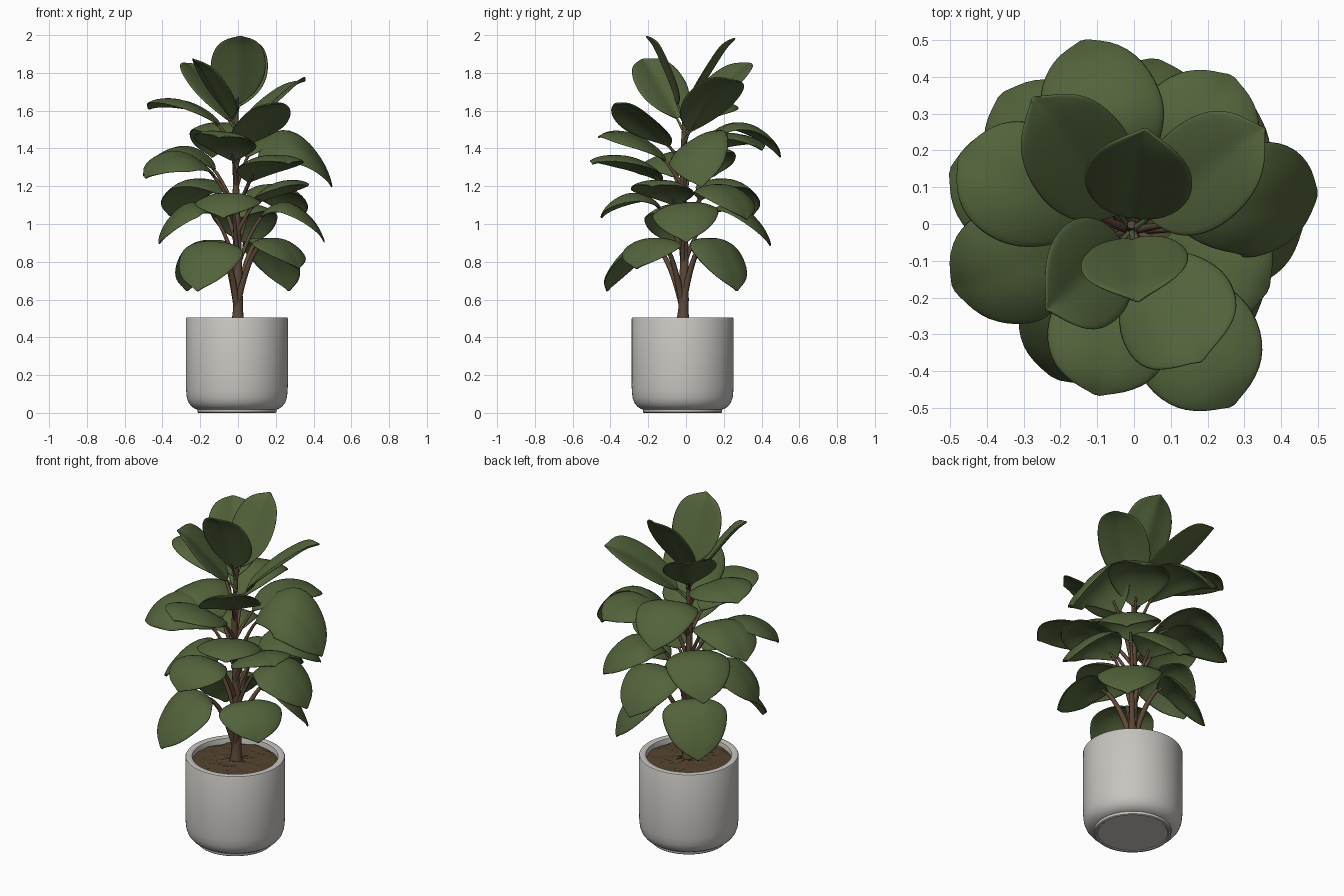
import bpy, bmesh, math, random
from mathutils import Vector

if "Cube" in bpy.data.objects:
    bpy.data.objects.remove(bpy.data.objects["Cube"])

random.seed(4)
CX, CY = -0.006, -0.018          # axis of pot and trunk


def material(name, rgb):
    m = bpy.data.materials.new(name)
    m.diffuse_color = (*rgb, 1)
    m.use_nodes = True
    m.node_tree.nodes["Principled BSDF"].inputs["Base Color"].default_value = m.diffuse_color
    return m


GREEN = material("leaf green", (0.086, 0.125, 0.044))
BARK = material("brown bark", (0.112, 0.066, 0.039))
SOIL = material("dark soil", (0.088, 0.056, 0.028))
STONE = material("pale grey ceramic", (0.575, 0.555, 0.525))


def make_object(name, bm, mat, angle=None):
    me = bpy.data.meshes.new(name)
    bm.to_mesh(me)
    bm.free()
    ob = bpy.data.objects.new(name, me)
    bpy.context.collection.objects.link(ob)
    me.materials.append(mat)
    for p in me.polygons:
        p.use_smooth = True
    if angle:
        bpy.ops.object.select_all(action='DESELECT')
        ob.select_set(True)
        bpy.context.view_layer.objects.active = ob
        bpy.ops.object.shade_smooth_by_angle(angle=math.radians(angle))
    return ob


def lathe(name, profile, mat, n=64, jitter=0.0):
    bm = bmesh.new()
    rings = []
    for r, z in profile:
        if r == 0:
            rings.append([bm.verts.new((CX, CY, z))] * n)
        else:
            rings.append([bm.verts.new((CX + r * math.cos(2 * math.pi * i / n),
                                        CY + r * math.sin(2 * math.pi * i / n),
                                        z + random.uniform(-jitter, jitter))) for i in range(n)])
    for a, b in zip(rings, rings[1:]):
        for i in range(n):
            j = (i + 1) % n
            face = list(dict.fromkeys((a[i], a[j], b[j], b[i])))
            bm.faces.new(face)
    bmesh.ops.recalc_face_normals(bm, faces=bm.faces)
    return make_object(name, bm, mat, 35)


def tube(name, paths, mat):
    """Curve tubes; each path is a list of (point, radius)."""
    cu = bpy.data.curves.new(name, 'CURVE')
    cu.dimensions = '3D'
    cu.bevel_depth = 1.0
    cu.bevel_resolution = 3
    cu.use_fill_caps = True
    for path in paths:
        sp = cu.splines.new('POLY')
        sp.points.add(len(path) - 1)
        for pt, (co, r) in zip(sp.points, path):
            pt.co = (*co, 1)
            pt.radius = r
        sp.use_smooth = True
    cu.materials.append(mat)
    ob = bpy.data.objects.new(name, cu)
    bpy.context.collection.objects.link(ob)
    return ob


# Pot with a recessed foot, rounded bottom edge and thick rim
lathe("pot", [(0, 0.004), (0.19, 0.004), (0.195, 0), (0.205, 0), (0.209, 0.004), (0.21, 0.018),
              (0.222, 0.022), (0.24, 0.034), (0.255, 0.053), (0.265, 0.08), (0.269, 0.12),
              (0.27, 0.16), (0.27, 0.498), (0.267, 0.504), (0.263, 0.506), (0.238, 0.506),
              (0.233, 0.503), (0.231, 0.497), (0.229, 0.43), (0, 0.43)], STONE, 80)
# Soil, slightly mounded and rough
lathe("soil", [(0.23, 0.473)] + [(0.23 - 0.023 * i, 0.478 + 0.001 * i) for i in range(1, 10)]
      + [(0, 0.488)], SOIL, 48, 0.005)

# Trunk, flared at the soil and thinning upward
trunk = []
for i in range(27):
    t = i / 26
    z = 0.46 + 1.2 * t
    r = 0.016 * (1 - t) + 0.011 + 0.010 * max(0, 1 - t * 12)
    trunk.append((Vector((CX + 0.006 * math.sin(5 * t + 1), CY + 0.006 * math.sin(7 * t) + 0.012 * t, z)),
                  r * (1 + 0.08 * (i % 3 == 0))))
tube("trunk", [trunk], BARK)

# Half width of a blade along its length
OUTLINE = [(0, .05), (.05, .30), (.13, .58), (.25, .82), (.4, .97), (.54, 1), (.68, .96),
           (.8, .84), (.88, .67), (.94, .42), (.975, .15), (1, .03)]
COLS = 8


def leaf_tier(name, leaves, reach, start, half, fold, droop, stalk, stalk_mat=BARK):
    """Each leaf: tip x, y, z, height on the trunk, arch height, sideways roll."""
    bm = bmesh.new()
    stalks = []
    for tx, ty, tz, bz, cz, roll in leaves:
        p0, p2 = Vector((CX, CY, bz)), Vector((tx, ty, tz))
        p1 = p0.lerp(p2, reach)
        p1.z = cz
        flat = Vector((tx - CX, ty - CY, 0)).normalized()
        side = Vector((-flat.y, flat.x, roll)).normalized()

        def at(t):
            return p0 * (1 - t) ** 2 + p1 * 2 * t * (1 - t) + p2 * t * t

        # Stalk runs a little way under the blade as its midrib
        end = start + 0.12 * (1 - start)
        path = []
        for i in range(13):
            t = end * i / 12
            sink = 0.005 if t > start else 0
            path.append((at(t) - Vector((0, 0, sink)), stalk * (1 - 0.5 * i / 12)))
        stalks.append(path)

        rows = []
        for u, w in OUTLINE:
            t = start + (1 - start) * u
            tangent = (2 * (1 - t) * (p1 - p0) + 2 * t * (p2 - p1)).normalized()
            across = (side - tangent * side.dot(tangent)).normalized()
            normal = tangent.cross(across)
            row = []
            for k in range(COLS + 1):
                s = (2 * k / COLS - 1) * w
                lift = fold * abs(s) - droop * s * s - 0.6 * max(0, u - 0.86)
                row.append(bm.verts.new(at(t) + across * (s * half) + normal * (lift * half)))
            rows.append(row)
        for a, b in zip(rows, rows[1:]):
            for k in range(COLS):
                bm.faces.new((a[k], b[k], b[k + 1], a[k + 1]))
    bmesh.ops.recalc_face_normals(bm, faces=bm.faces)
    ob = make_object(name + "_leaves", bm, GREEN)
    thick = ob.modifiers.new("thickness", 'SOLIDIFY')
    thick.thickness = 0.009
    thick.offset = 0
    sub = ob.modifiers.new("smooth", 'SUBSURF')
    sub.levels = sub.render_levels = 1
    tube(name + "_stalks", stalks, stalk_mat)


# Upright young leaves at the crown
leaf_tier("crown", [(0.03, 0.25, 1.99, 1.56, 1.74, 0.0), (0.01, -0.20, 2.0, 1.56, 1.78, 0.05),
                    (-0.27, 0.34, 1.86, 1.48, 1.68, 0.1), (-0.23, -0.23, 1.88, 1.50, 1.68, -0.45),
                    (0.35, 0.26, 1.77, 1.42, 1.64, -0.25)],
          0.42, 0.16, 0.15, 0.34, 0.2, 0.008, GREEN)
# Spreading leaves just below the crown
leaf_tier("upper", [(-0.48, 0.19, 1.62, 1.38, 1.76, 0.1), (0.18, -0.37, 1.65, 1.32, 1.54, 0.15),
                    (-0.10, -0.47, 1.47, 1.20, 1.55, -0.1), (-0.14, 0.51, 1.36, 1.20, 1.78, 0.0),
                    (0.27, 0.41, 1.40, 1.20, 1.62, -0.1)],
          0.45, 0.22, 0.172, 0.16, 0.38, 0.011)
# Wide arching leaves in the middle
leaf_tier("middle", [(-0.51, 0.15, 1.26, 1.05, 1.64, -0.1), (-0.50, -0.18, 1.25, 1.03, 1.57, -0.3),
                     (0.27, -0.50, 1.33, 1.05, 1.46, 0.0), (0.51, 0.08, 1.20, 1.05, 1.76, 0.65),
                     (0.37, -0.18, 1.21, 0.95, 1.30, 0.0)],
          0.45, 0.25, 0.178, 0.14, 0.4, 0.012)
# Drooping leaves lower down
leaf_tier("lower", [(-0.37, 0.36, 1.05, 0.88, 1.50, 0.0), (-0.08, -0.46, 1.04, 0.85, 1.36, 0.0),
                    (-0.43, -0.08, 0.90, 0.76, 1.38, -0.15), (0.47, 0.00, 0.91, 0.76, 1.38, 0.1),
                    (0.06, 0.46, 0.89, 0.76, 1.38, 0.0), (0.33, 0.33, 1.03, 0.86, 1.46, 0.0)],
          0.42, 0.3, 0.18, 0.12, 0.4, 0.013)
# Lowest hanging leaves on long rising stalks
leaf_tier("bottom", [(0.28, 0.28, 0.65, 0.56, 1.24, 0.0), (-0.28, 0.28, 0.65, 0.56, 1.22, 0.0),
                     (-0.22, -0.43, 0.65, 0.56, 1.20, -0.1), (0.33, -0.27, 0.77, 0.56, 1.16, 0.0)],
          0.38, 0.38, 0.18, 0.12, 0.36, 0.018)
